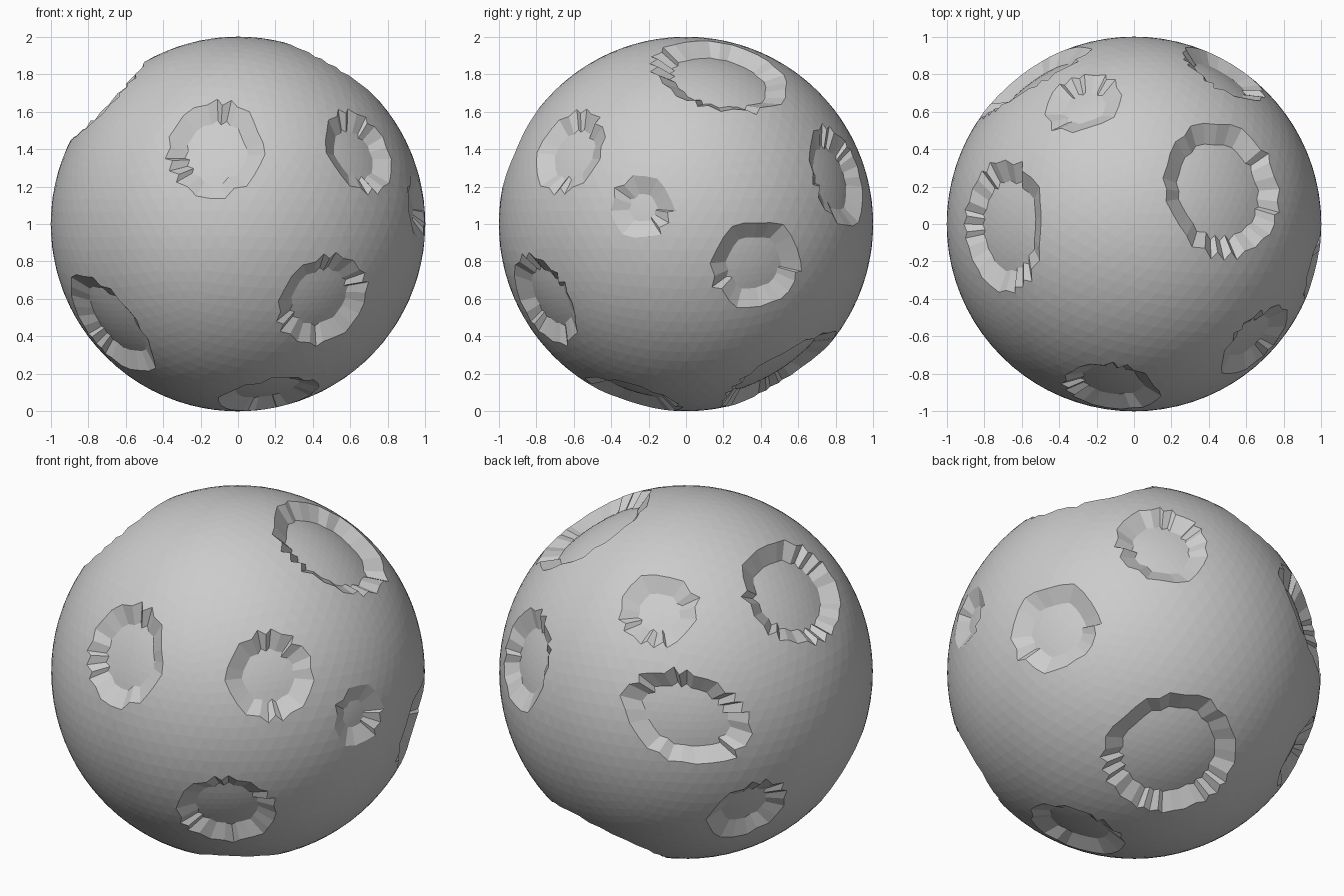
import bpy, bmesh, random
from mathutils import Vector

if "Cube" in bpy.data.objects:
    bpy.data.objects.remove(bpy.data.objects["Cube"])

random.seed(4)
INSET = 0.088     # width of a crater wall

# Crater direction, radius across, radius along the long axis, long axis
CRATERS = [
    ((-0.12, -0.90, 0.41), 0.255, 0.28, (0, 0.4, 1)),
    ((0.65, -0.63, 0.39), 0.235, 0.235, (0, 0, 1)),
    ((0.96, -0.24, 0.09), 0.165, 0.165, (0, 0, 1)),
    ((0.47, -0.78, -0.42), 0.265, 0.265, (0, 0, 1)),
    ((-0.71, -0.43, -0.56), 0.29, 0.32, (0.5, -0.1, -0.6)),
    ((0.50, 0.20, 0.84), 0.35, 0.375, (0, 1, 0)),
    ((-0.73, -0.01, 0.69), 0.30, 0.355, (0, 1, 0)),
    ((-0.28, 0.66, 0.70), 0.20, 0.21, (1, 0, 0)),
    ((-0.565, 0.806, 0.178), 0.24, 0.36, (-0.85, -0.39, -0.34)),
    ((0.49, 0.83, 0.26), 0.245, 0.28, (0, 0, 1)),
    ((0.90, 0.39, -0.22), 0.235, 0.255, (0, 1, 0)),
    ((0.175, 0.53, -0.83), 0.36, 0.37, (1, 0, 0)),
    ((0.17, -0.29, -0.94), 0.26, 0.27, (1, 0, 0)),
    ((-0.75, 0.49, -0.44), 0.21, 0.23, (0, 0.6, -0.6)),
]


def dig_crater(bm, direction, across, along, axis):
    n = Vector(direction).normalized()
    a = Vector(axis)
    a = (a - n * a.dot(n)).normalized()
    b = n.cross(a)

    def dist(p):
        """1.0 on the ideal rim, 0 at the crater centre."""
        ang = n.angle(p)
        t = p - n * p.dot(n)
        if t.length < 1e-6:
            return 0.0
        t = t.normalized() * ang
        return Vector((t.dot(a) / along, t.dot(b) / across)).length

    def shrink(p, k):
        ang = n.angle(p)
        if ang < 1e-5:
            return p.copy()
        return n.slerp(p.normalized(), k)

    faces = [f for f in bm.faces
             if n.dot(f.calc_center_median().normalized()) > 0.8
             and dist(f.calc_center_median().normalized()) < 1.0]
    inside = set(faces)
    rim = {v for f in faces for v in f.verts
           if any(g not in inside for g in v.link_faces)}
    # Partly even out the ragged rim
    for v in rim:
        d = dist(v.co)
        target = 0.5 * d + 0.5 * random.uniform(0.97, 1.06)
        v.co = shrink(v.co, max(target / d, 0.75)) if target < d else \
            (v.co + (v.co - n * v.co.dot(n)) * (target / d - 1)).normalized()

    # Wall ring, then a smaller sunken floor
    bmesh.ops.inset_region(bm, faces=faces, thickness=0.001, use_even_offset=False)
    mean = (across + along) / 2
    k = (mean - INSET) / mean
    depth = 0.03 + 0.12 * mean
    for v in {v for f in faces for v in f.verts}:
        v.co = shrink(v.co, k) * (1 - depth)


# Cratered globe
bm = bmesh.new()
bmesh.ops.create_icosphere(bm, subdivisions=5, radius=1.0)
for crater in CRATERS:
    dig_crater(bm, *crater)
bmesh.ops.recalc_face_normals(bm, faces=bm.faces[:])
bmesh.ops.translate(bm, verts=bm.verts[:], vec=(0, 0, 1))
mesh = bpy.data.meshes.new("cratered_globe")
bm.to_mesh(mesh)
bm.free()
globe = bpy.data.objects.new("cratered_globe", mesh)
bpy.context.collection.objects.link(globe)
